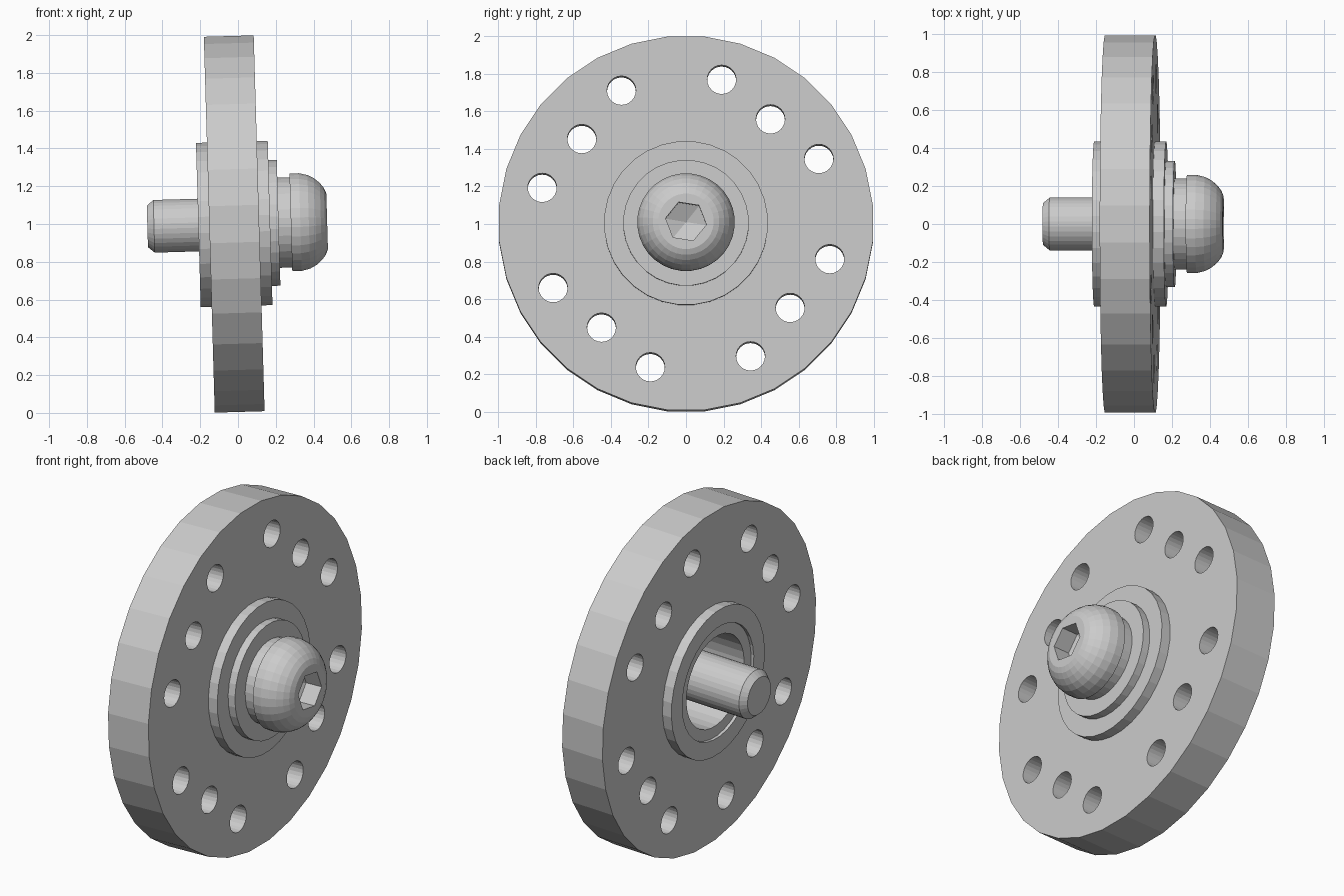
import bpy, bmesh
from math import sin, cos, pi, radians
from mathutils import Matrix

if "Cube" in bpy.data.objects:
    bpy.data.objects.remove(bpy.data.objects["Cube"])

SIDES = 32
# Whole wheel leans slightly: local x is the axle
POSE = Matrix.Translation((-0.02, 0, 1.0)) @ Matrix.Rotation(-0.029, 4, 'Y')


def make_object(name, bm):
    bmesh.ops.recalc_face_normals(bm, faces=bm.faces[:])
    mesh = bpy.data.meshes.new(name)
    bm.to_mesh(mesh)
    bm.free()
    ob = bpy.data.objects.new(name, mesh)
    bpy.context.collection.objects.link(ob)
    ob.matrix_world = POSE
    return ob


def lathe(name, profile, closed=True):
    """Revolve (x, radius) points about the local x axis."""
    bm = bmesh.new()
    rings = []
    for x, r in profile:
        rings.append([bm.verts.new((x, r * cos(2 * pi * (i + .5) / SIDES),
                                    r * sin(2 * pi * (i + .5) / SIDES)))
                      for i in range(SIDES)])
    pairs = list(zip(rings, rings[1:]))
    if closed:
        pairs.append((rings[-1], rings[0]))
    else:
        bm.faces.new(rings[0])
        bm.faces.new(rings[-1])
    for a, b in pairs:
        for i in range(SIDES):
            j = (i + 1) % SIDES
            bm.faces.new((a[i], a[j], b[j], b[i]))
    return make_object(name, bm)


def tube(name, x0, x1, r_in, r_out):
    return lathe(name, [(x0, r_in), (x0, r_out), (x1, r_out), (x1, r_in)])


def cut(target, cutter):
    mod = target.modifiers.new("cut", 'BOOLEAN')
    mod.object = cutter
    mod.operation = 'DIFFERENCE'
    mod.solver = 'EXACT'
    bpy.context.view_layer.objects.active = target
    bpy.ops.object.modifier_apply(modifier=mod.name)
    bpy.data.objects.remove(cutter)


# Main disc with four rows of three through holes
disc = tube("disc", -0.132, 0.132, 0.335, 1.0)
bm = bmesh.new()
for quarter in range(4):
    for y, z in ((0.19, 0.766), (0.45, 0.555), (0.708, 0.344)):
        m = (Matrix.Rotation(quarter * pi / 2, 4, 'X') @ Matrix.Translation((0, y, z))
             @ Matrix.Rotation(pi / 2, 4, 'Y'))
        bmesh.ops.create_cone(bm, cap_ends=True, segments=24, radius1=0.077,
                              radius2=0.077, depth=0.6, matrix=m)
cut(disc, make_object("hole_cutter", bm))

# Flanges on both faces, and the sleeve that lines the bore
tube("front_flange", 0.132, 0.19, 0.335, 0.437)
tube("back_flange", -0.19, -0.132, 0.335, 0.437)
lathe("bearing_sleeve", [(-0.172, 0.27), (-0.172, 0.335), (0.235, 0.335),
                         (0.235, 0.14), (0.19, 0.14), (0.19, 0.27)])
tube("washer", 0.235, 0.30, 0.14, 0.24)

# Button head bolt
bolt = lathe("bolt", [(-0.46, 0.11), (-0.425, 0.14), (0.30, 0.14), (0.30, 0.26),
                      (0.35, 0.26), (0.395, 0.249), (0.43, 0.23), (0.459, 0.205),
                      (0.48, 0.178), (0.492, 0.148)], closed=False)

# Hex socket with a conical bottom
bm = bmesh.new()
rings = [[bm.verts.new((x, 0.11 * cos(radians(60 * i - 9)), 0.11 * sin(radians(60 * i - 9))))
          for i in range(6)] for x in (0.39, 0.6)]
tip = bm.verts.new((0.345, 0, 0))
bm.faces.new(rings[1])
for i in range(6):
    j = (i + 1) % 6
    bm.faces.new((rings[0][i], rings[0][j], rings[1][j], rings[1][i]))
    bm.faces.new((rings[0][j], rings[0][i], tip))
cut(bolt, make_object("socket_cutter", bm))
